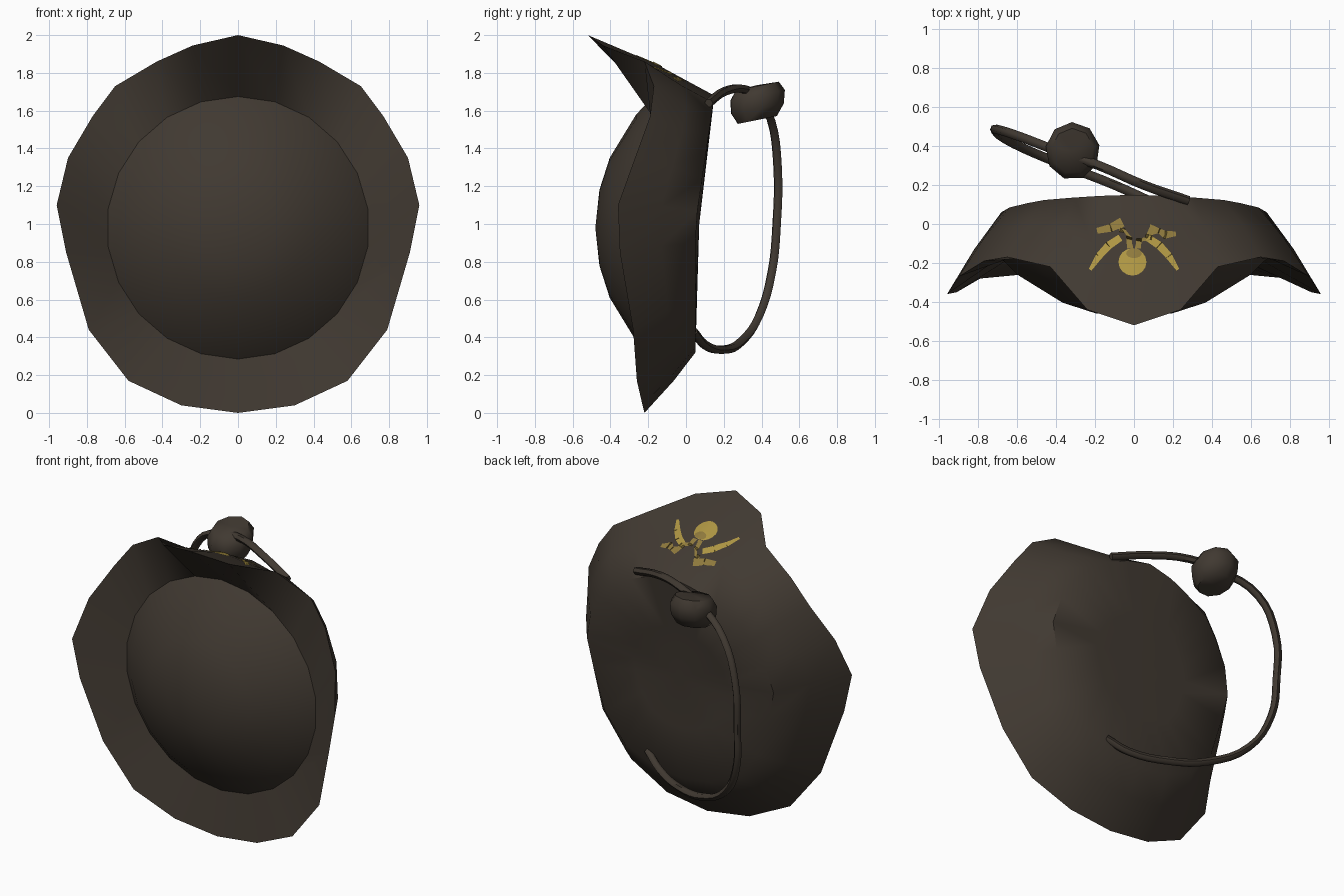
import bpy, bmesh, math
from mathutils import Vector
from mathutils.bvhtree import BVHTree

if "Cube" in bpy.data.objects:
    bpy.data.objects.remove(bpy.data.objects["Cube"])


def material(name, rgb):
    m = bpy.data.materials.new(name)
    m.use_nodes = True
    m.diffuse_color = (*rgb, 1)
    m.node_tree.nodes["Principled BSDF"].inputs["Base Color"].default_value = (*rgb, 1)
    return m


brown = material("dark brown", (0.052, 0.041, 0.031))
gold = material("gold", (0.42, 0.30, 0.055))
dark_gold = material("dark gold", (0.27, 0.19, 0.045))


def make(name, verts, faces, mat, angle=40):
    me = bpy.data.meshes.new(name)
    me.from_pydata([tuple(v) for v in verts], [], faces)
    me.materials.append(mat)
    ob = bpy.data.objects.new(name, me)
    bpy.context.collection.objects.link(ob)
    bm = bmesh.new()
    bm.from_mesh(me)
    bmesh.ops.remove_doubles(bm, verts=bm.verts, dist=0.0005)
    bm.to_mesh(me)
    bm.free()
    bpy.ops.object.select_all(action='DESELECT')
    ob.select_set(True)
    bpy.context.view_layer.objects.active = ob
    bpy.ops.object.shade_smooth_by_angle(angle=math.radians(angle))
    return ob


def loft(name, rings, mat, angle=40, flip=False, closed=True):
    """Join equal-length rings with quads."""
    n = len(rings[0])
    verts = [v for r in rings for v in r]
    faces = []
    for k in range(len(rings) - 1):
        for i in range(n if closed else n - 1):
            j = (i + 1) % n
            f = [k * n + i, k * n + j, (k + 1) * n + j, (k + 1) * n + i]
            faces.append(f[::-1] if flip else f)
    return make(name, verts, faces, mat, angle)


# Rim outline, top to bottom on one side, then mirrored
half = [(0, -.52, 2), (.24, -.44, 1.945), (.43, -.22, 1.86), (.65, -.17, 1.73),
        (.77, -.19, 1.57), (.9, -.27, 1.35), (.96, -.36, 1.1), (.91, -.35, .85),
        (.79, -.28, .44), (.58, -.26, .17), (.3, -.23, .04), (0, -.22, 0)]
rim = [Vector(p) for p in half]
rim += [Vector((-p.x, p.y, p.z)) for p in rim[-2:0:-1]]
N = len(rim)


# Outer shell: flares from the flat back out to the rim
def back_point(p):
    z = 1 + (p.z - 1) * .68
    return Vector((p.x * .71, .05 + .1 * max(0, (z - 1) / .68), z))


back = [back_point(p) for p in rim]
mid = [(a + b) / 2 + Vector((0, .02, .01)) for a, b in zip(rim, back)]
centre = Vector((0, .07, 1))
inner = [(p + centre) / 2 for p in back]
shell = loft("outer_shell", [rim, mid, back, inner, [centre] * N], brown, 50, flip=True)


# Domed front and the sloping wall that joins it to the rim
def dome_ring(r):
    R = .94
    y = -.48 + R - math.sqrt(R * R - r * r)
    return [Vector((r * math.sin(a), y, .98 + r * math.cos(a)))
            for a in (2 * math.pi * i / N for i in range(N))]


loft("inner_wall", [dome_ring(.695), rim], brown, 38, flip=True)
loft("front_dome", [dome_ring(r) for r in (0, .2, .37, .6, .695)], brown, 40, flip=True)

# Carrying loop at the back
path = [(.28, .12, 1.64), (.05, .2, 1.70), (-.18, .30, 1.715), (-.38, .37, 1.67),
        (-.59, .45, 1.55), (-.70, .485, 1.3), (-.71, .48, 1.0), (-.69, .455, .75),
        (-.57, .39, .52), (-.33, .29, .375), (-.1, .2, .335), (.12, .1, .36), (.25, .04, .43)]
cu = bpy.data.curves.new("loop_path", 'CURVE')
cu.dimensions = '3D'
cu.bevel_depth = .024
cu.bevel_resolution = 1
cu.resolution_u = 4
cu.use_fill_caps = True
sp = cu.splines.new('BEZIER')
sp.bezier_points.add(len(path) - 1)
for bp, co in zip(sp.bezier_points, path):
    bp.co = co
    bp.handle_left_type = bp.handle_right_type = 'AUTO'
cu.materials.append(brown)
loop = bpy.data.objects.new("back_loop", cu)
bpy.context.collection.objects.link(loop)
bpy.ops.object.select_all(action='DESELECT')
loop.select_set(True)
bpy.context.view_layer.objects.active = loop
bpy.ops.object.convert(target='MESH')
bpy.ops.object.shade_smooth_by_angle(angle=math.radians(60))

# Lumpy knob on the loop, leaning upward to the back
knob = []
for r, z in ((0, -.09), (.1, -.09), (.135, -.03), (.14, .04), (.11, .09), (0, .095)):
    ring = []
    for i in range(9):
        a = 2 * math.pi * i / 9 + .2
        x, y = r * math.cos(a), r * math.sin(a) * 1.06
        ring.append(Vector((-.315 + x, .375 + y, 1.64 + z + y * .2)))
    knob.append(ring)
loft("loop_knob", knob, brown, 60)

# Gold painted ornament lying on the top of the shell
bm = bmesh.new()
bm.from_mesh(shell.data)
tree = BVHTree.FromBMesh(bm)
bm.free()


def drape(x, y, lift=.004):
    hit = tree.ray_cast(Vector((x, y, 3)), Vector((0, 0, -1)))[0]
    return Vector((x, y, hit.z + lift))


def stroke(name, pts, mat, lift=.004, steps=4):
    """Tapered strip through (x, y, half width) points."""
    left, right = [], []
    for a, b in zip(pts, pts[1:]):
        d = Vector((b[0] - a[0], b[1] - a[1])).normalized()
        for s in range(steps + 1):
            x, y, w = (p + (q - p) * s / steps for p, q in zip(a, b))
            left.append(drape(x - d.y * w, y + d.x * w, lift))
            right.append(drape(x + d.y * w, y - d.x * w, lift))
    loft(name, [right, left], mat, closed=False)


def disc(name, x, y, rx, ry, mat, lift):
    rings = [[drape(x + rx * k * math.cos(a), y + ry * k * math.sin(a), lift)
              for a in (math.pi * i / 8 for i in range(16))] for k in (1, .5, 0)]
    loft(name, rings, mat)


disc("ornament_head", -.008, -.195, .072, .07, gold, .004)
disc("ornament_head_mark", 0, -.15, .04, .025, dark_gold, .006)
stroke("ornament_body", [(.015, -.005, .10), (.01, -.05, .085), (0, -.075, .04),
                         (0, -.125, .035)], dark_gold, .005)
for s, side in ((-1, "right"), (1, "left")):
    stroke("ornament_arm_" + side, [(s * .07, -.07, .018), (s * .13, -.11, .02),
                                    (s * .18, -.165, .018), (s * .225, -.235, .008)], gold)
stroke("ornament_foot_right", [(-.19, -.035, .015), (-.12, -.02, .02), (-.06, .01, .025)], dark_gold)
stroke("ornament_foot_left", [(.08, -.03, .03), (.13, -.035, .012), (.16, -.055, .02),
                              (.215, -.05, .012)], dark_gold)
